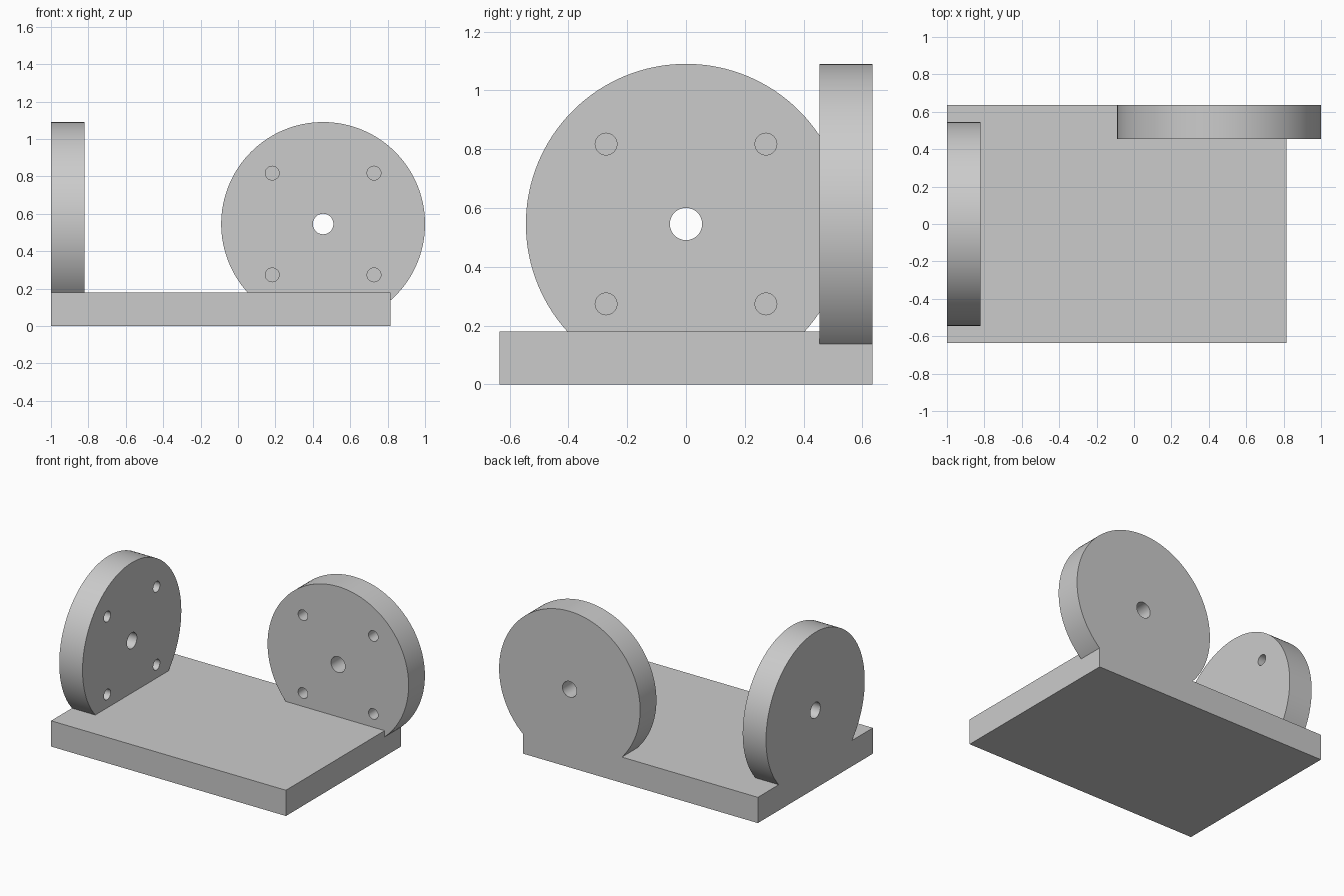
import bpy, math
from mathutils import Matrix, Vector

if "Cube" in bpy.data.objects:
    bpy.data.objects.remove(bpy.data.objects["Cube"])

R, T = 0.545, 0.18          # disc radius, plate thickness
CZ = R + 0.0005             # disc centre height

grey = bpy.data.materials.new("plain_grey")
grey.diffuse_color = (0.6, 0.6, 0.6, 1)
grey.use_nodes = True
grey.node_tree.nodes["Principled BSDF"].inputs["Base Color"].default_value = grey.diffuse_color


def cylinder(name, radius, depth, centre, axis, sides):
    rot = Vector(axis).to_track_quat('Z', 'Y').to_euler()
    bpy.ops.mesh.primitive_cylinder_add(vertices=sides, radius=radius, depth=depth,
                                        location=centre, rotation=rot)
    ob = bpy.context.object
    ob.name = name
    bpy.ops.object.transform_apply(location=True, rotation=True, scale=True)
    return ob


def boolean(target, other, operation):
    bpy.context.view_layer.objects.active = target
    mod = target.modifiers.new("bool", 'BOOLEAN')
    mod.operation, mod.solver, mod.object = operation, 'EXACT', other
    bpy.ops.object.modifier_apply(modifier=mod.name)
    bpy.data.objects.remove(other, do_unlink=True)


def drilled_disc(name, centre, inward, side):
    """Disc with a through bore and four blind holes on its inner face."""
    c, n, s = Vector(centre), Vector(inward), Vector(side)
    disc = cylinder(name, R, T, c, n, 128)
    boolean(disc, cylinder("bore", 0.055, T * 2, c, n, 48), 'DIFFERENCE')
    for a in (-0.272, 0.272):
        for b in (-0.272, 0.272):
            # blind hole reaching half the disc thickness
            p = c + s * a + Vector((0, 0, b)) + n * T / 2
            boolean(disc, cylinder("blind_hole", 0.037, T, p, n, 32), 'DIFFERENCE')
    return disc


# Base plate
bpy.ops.mesh.primitive_cube_add(size=1, location=(-0.0925, 0, T / 2))
bracket = bpy.context.object
bracket.name = "bracket_base_with_discs"
bracket.scale = (1.815, 1.27, T)
bpy.ops.object.transform_apply(location=True, rotation=True, scale=True)

# Upright discs on the left edge and the back edge, fused with the base
left = drilled_disc("left_disc", (-1 + T / 2, 0, CZ), (1, 0, 0), (0, 1, 0))
back = drilled_disc("back_disc", (1 - R, 0.635 - T / 2, CZ), (0, -1, 0), (1, 0, 0))
boolean(bracket, left, 'UNION')
boolean(bracket, back, 'UNION')

bracket.data.materials.clear()
bracket.data.materials.append(grey)
for p in bracket.data.polygons:
    p.material_index = 0

bpy.ops.object.select_all(action='DESELECT')
bracket.select_set(True)
bpy.context.view_layer.objects.active = bracket
bpy.ops.object.shade_smooth_by_angle(angle=math.radians(30))
